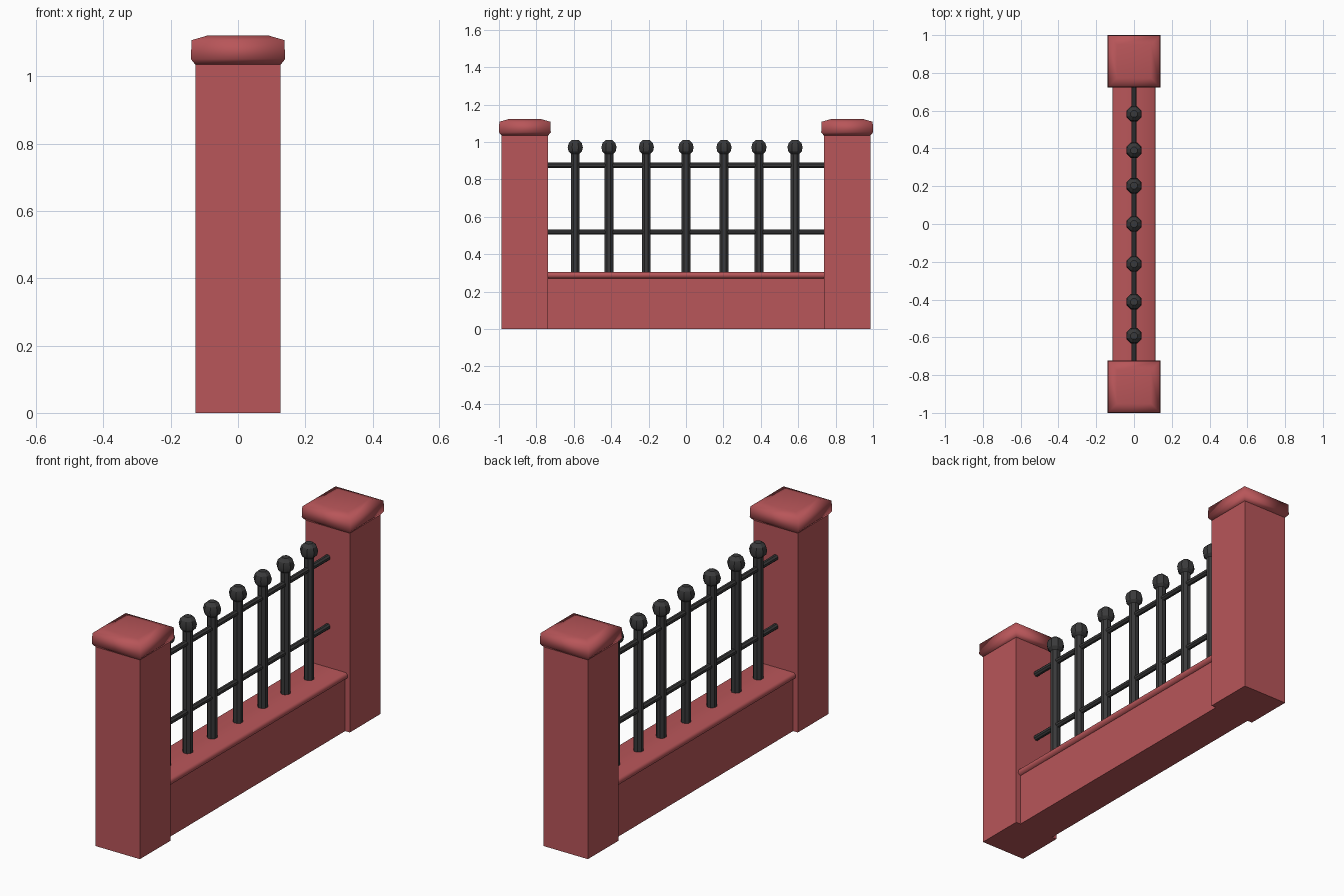
import bpy
import bmesh
import math

default = bpy.data.objects.get("Cube")
if default:
    bpy.data.objects.remove(default, do_unlink=True)


def make_material(name, rgb):
    mat = bpy.data.materials.new(name)
    mat.use_nodes = True
    mat.diffuse_color = (*rgb, 1)
    bsdf = next(n for n in mat.node_tree.nodes if n.type == "BSDF_PRINCIPLED")
    bsdf.inputs["Base Color"].default_value = (*rgb, 1)
    return mat


RED = make_material("brick red", (0.48, 0.092, 0.1))
IRON = make_material("dark iron", (0.042, 0.042, 0.043))


def stack(name, rings, mat, center=(0, 0, 0), smooth=None):
    """Skin a list of point rings from bottom to top and cap both ends."""
    bm = bmesh.new()
    loops = [[bm.verts.new(p) for p in ring] for ring in rings]
    count = len(loops[0])
    for low, high in zip(loops, loops[1:]):
        for i in range(count):
            j = (i + 1) % count
            bm.faces.new((low[i], low[j], high[j], high[i]))
    bm.faces.new(loops[0][::-1])
    bm.faces.new(loops[-1])
    mesh = bpy.data.meshes.new(name)
    bm.to_mesh(mesh)
    bm.free()
    mesh.materials.append(mat)
    obj = bpy.data.objects.new(name, mesh)
    obj.location = center
    bpy.context.collection.objects.link(obj)
    if smooth:
        bpy.ops.object.select_all(action="DESELECT")
        obj.select_set(True)
        bpy.context.view_layer.objects.active = obj
        bpy.ops.object.shade_smooth_by_angle(angle=math.radians(smooth))
    return obj


def rect(hx, hy, z):
    return [(-hx, -hy, z), (hx, -hy, z), (hx, hy, z), (-hx, hy, z)]


def circle(r, z, sides=8):
    steps = [math.tau * (i + 0.5) / sides for i in range(sides)]
    return [(r * math.cos(a), r * math.sin(a), z) for a in steps]


# Brick posts with flared, bevelled caps
for side, y in (("front", -0.8615), ("back", 0.8615)):
    stack(side + "_post", [rect(0.127, 0.125, 0), rect(0.127, 0.125, 1.036)],
          RED, (0, y, 0))
    cap = [(0.127, 1.035), (0.14, 1.052), (0.138, 1.108), (0.09, 1.122)]
    stack(side + "_cap", [rect(h, h - 0.0015, z) for h, z in cap],
          RED, (0, y, 0), smooth=80)

# Low wall and its overhanging coping
stack("low_wall", [rect(0.1, 0.75, 0), rect(0.1, 0.75, 0.28)], RED)
coping = [(0.1, 0.27), (0.114, 0.28), (0.113, 0.297), (0.104, 0.305)]
stack("wall_coping", [rect(h, 0.75, z) for h, z in coping], RED, smooth=80)

# Iron pickets with faceted ball finials
BALL = [(0.022, 0.934), (0.039, 0.95), (0.044, 0.972), (0.037, 0.995), (0.019, 1.011)]
for i, y in enumerate((-0.592, -0.412, -0.212, 0, 0.203, 0.39, 0.583)):
    stack(f"picket_{i + 1}", [circle(0.025, 0.29), circle(0.025, 0.95)],
          IRON, (0, y, 0), smooth=30)
    stack(f"finial_{i + 1}", [circle(r, z) for r, z in BALL],
          IRON, (0, y, 0), smooth=30)

# Horizontal rails running between the posts
for label, z in (("lower", 0.518), ("upper", 0.876)):
    rail = stack(label + "_rail", [circle(0.015, -0.75), circle(0.015, 0.75)],
                 IRON, (0, 0, z), smooth=30)
    rail.rotation_euler.x = math.pi / 2
